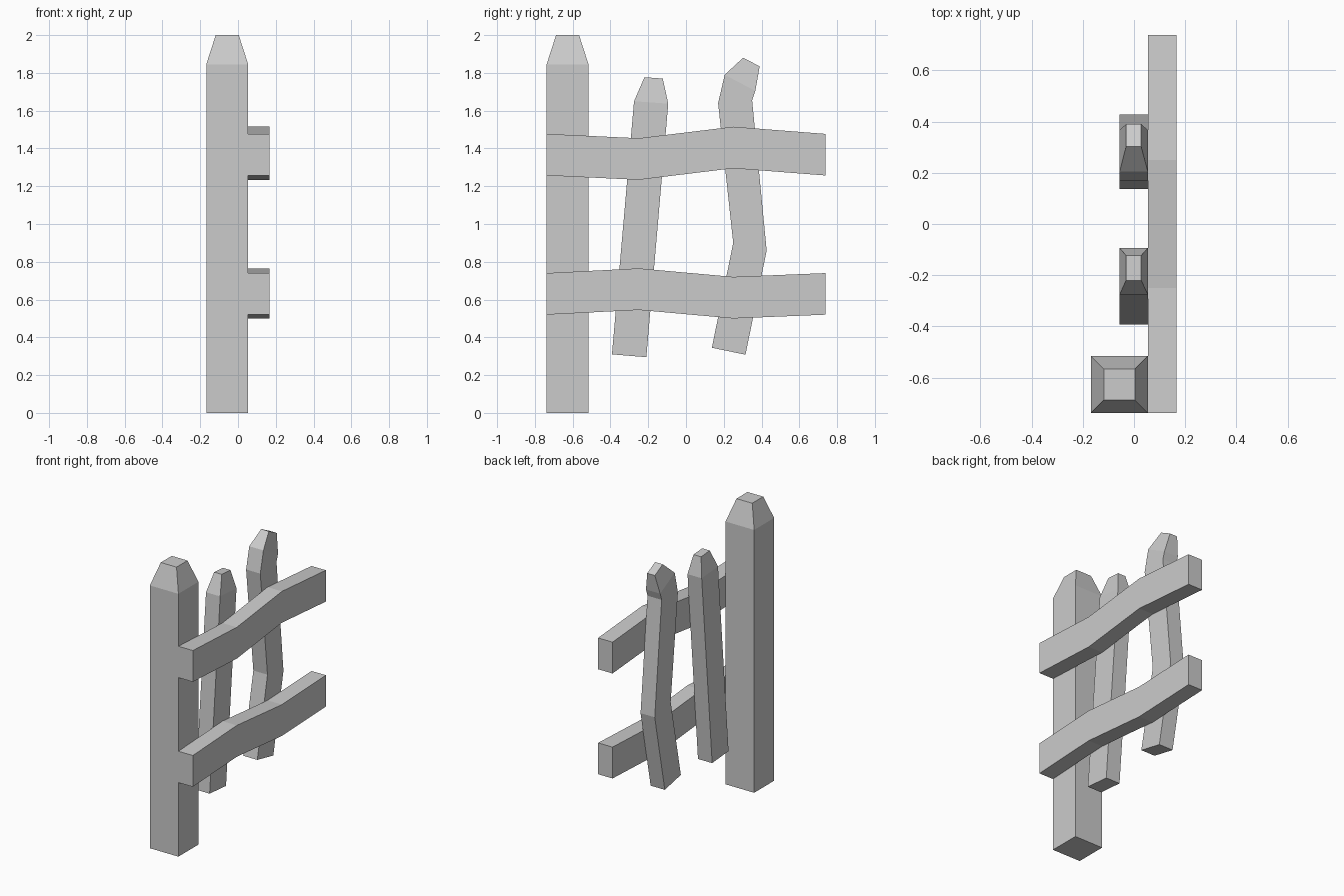
import bpy
import bmesh

if "Cube" in bpy.data.objects:
    bpy.data.objects.remove(bpy.data.objects["Cube"])


def sweep(name, loops):
    """Skin a chain of four-cornered cross-sections and cap both ends."""
    bm = bmesh.new()
    rings = [[bm.verts.new(p) for p in loop] for loop in loops]
    for a, b in zip(rings, rings[1:]):
        for i in range(4):
            j = (i + 1) % 4
            bm.faces.new((a[i], a[j], b[j], b[i]))
    bm.faces.new(rings[0][::-1])
    bm.faces.new(rings[-1])
    bmesh.ops.recalc_face_normals(bm, faces=bm.faces)
    mesh = bpy.data.meshes.new(name)
    bm.to_mesh(mesh)
    bm.free()
    obj = bpy.data.objects.new(name, mesh)
    bpy.context.collection.objects.link(obj)
    return obj


def section(p, q, x0, x1):
    """Rectangle spanning x0..x1 between two (y, z) edge points."""
    return [(x0, *p), (x1, *p), (x1, *q), (x0, *q)]


# Main post with tapered cap
sweep("post", [
    section((-0.738, z), (-0.516, z), -0.168, 0.054) for z in (0, 1.845)
] + [section((-0.688, 2), (-0.566, 2), -0.118, 0.004)])

# Bent horizontal rails
RAIL_Y = (-0.738, -0.25, 0.25, 0.738)
for name, heights in (("lower_rail", (0.52, 0.545, 0.50, 0.52)),
                      ("upper_rail", (1.257, 1.234, 1.295, 1.257))):
    sweep(name, [section((y, z), (y, z + 0.22), 0.054, 0.166)
                 for y, z in zip(RAIL_Y, heights)])

# Crooked pickets: left and right edge points going up, the tip narrows in x
PICKETS = {
    "inner_picket": [((-0.392, 0.31), (-0.21, 0.295)),
                     ((-0.275, 1.65), (-0.094, 1.637)),
                     ((-0.22, 1.777), (-0.123, 1.77))],
    "outer_picket": [((0.137, 0.345), (0.315, 0.308)),
                     ((0.25, 0.90), (0.427, 0.86)),
                     ((0.17, 1.64), (0.35, 1.655)),
                     ((0.205, 1.79), (0.367, 1.705)),
                     ((0.302, 1.88), (0.39, 1.835))],
}
for name, edges in PICKETS.items():
    loops = [section(p, q, -0.056, 0.054) for p, q in edges[:-1]]
    loops.append(section(*edges[-1], -0.031, 0.028))
    sweep(name, loops)
